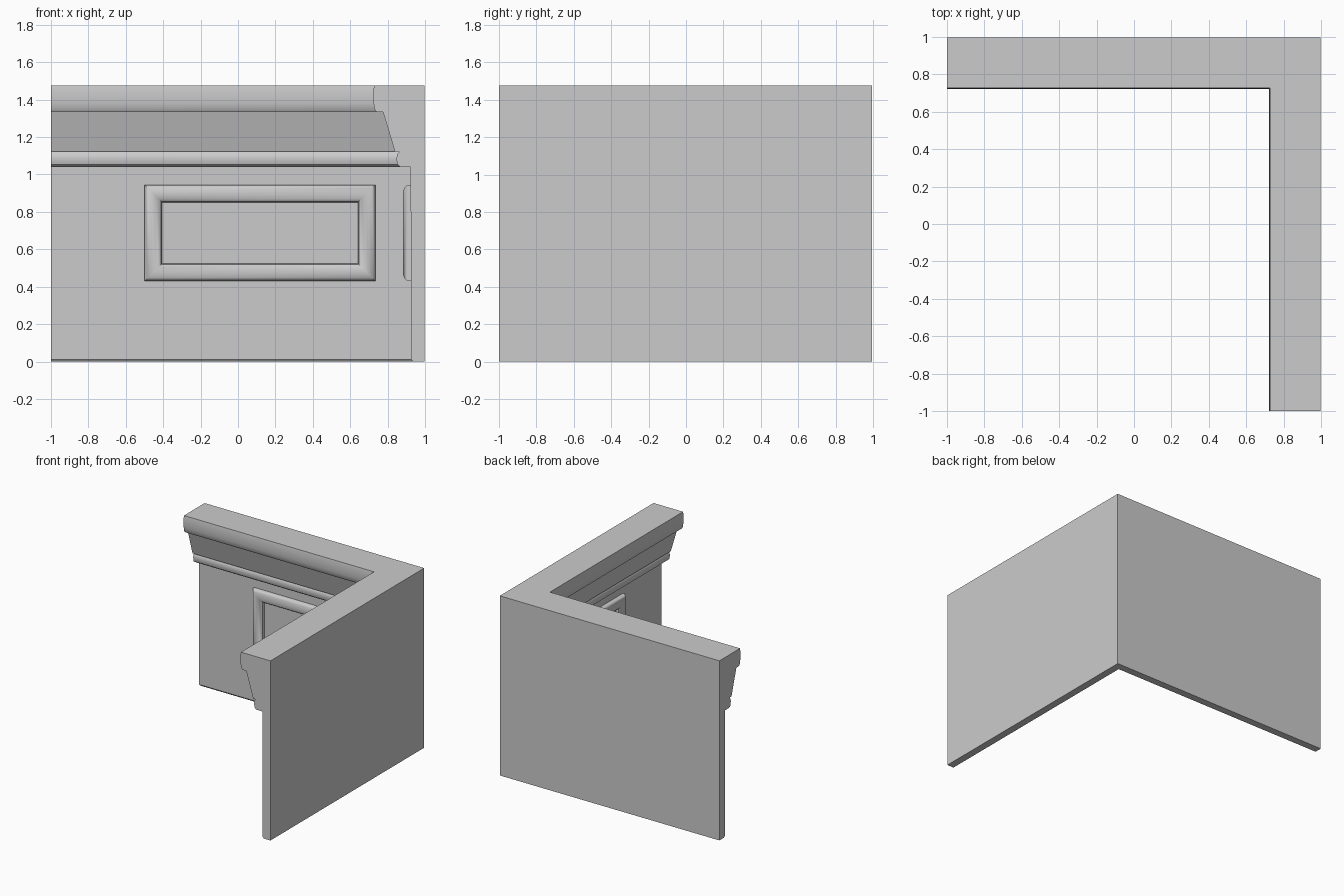
import bpy, bmesh
from mathutils import Vector

if "Cube" in bpy.data.objects:
    bpy.data.objects.remove(bpy.data.objects["Cube"])

OUT = 0.995  # outer wall plane


def sweep(name, rings, closed, angle=0.6):
    """Skin a list of equal-length point rings; caps open sweeps with n-gons."""
    bm = bmesh.new()
    rows = [[bm.verts.new(p) for p in r] for r in rings]
    n = len(rows[0])
    count = len(rows) if closed else len(rows) - 1
    for i in range(count):
        a, b = rows[i], rows[(i + 1) % len(rows)]
        for j in range(n):
            k = (j + 1) % n
            bm.faces.new((a[j], a[k], b[k], b[j]))
    if not closed:
        bm.faces.new(rows[0])
        bm.faces.new(rows[-1])
    bmesh.ops.recalc_face_normals(bm, faces=bm.faces)
    me = bpy.data.meshes.new(name)
    bm.to_mesh(me)
    bm.free()
    ob = bpy.data.objects.new(name, me)
    bpy.context.collection.objects.link(ob)
    bpy.ops.object.select_all(action='DESELECT')
    ob.select_set(True)
    bpy.context.view_layer.objects.active = ob
    bpy.ops.object.shade_smooth_by_angle(angle=angle)
    return ob


# Wall and cornice section: (distance from centre, height)
section = [(OUT, 0), (0.935, 0), (0.925, 0.012), (0.922, 1.04),
           (0.868, 1.04), (0.853, 1.052), (0.848, 1.07), (0.847, 1.09), (0.851, 1.108), (0.861, 1.122),
           (0.838, 1.122), (0.775, 1.333),
           (0.738, 1.335), (0.729, 1.35), (0.724, 1.38), (0.722, 1.41), (0.723, 1.45), (0.727, 1.475),
           (OUT, 1.475)]
# Mitred L-shaped sweep: left end, corner, front end
sweep("corner_wall", [[(-1, d, z) for d, z in section],
                      [(d, d, z) for d, z in section],
                      [(d, -1, z) for d, z in section]], False)

# Rounded frame moulding: (inset from the outer edge, height above the wall)
bead = [(0, -0.01), (0, 0.012), (0.006, 0.024), (0.018, 0.034), (0.035, 0.041),
        (0.055, 0.041), (0.075, 0.034), (0.09, 0.02), (0.095, -0.01)]


def frame(name, a0, a1, place):
    z0, z1 = 0.43, 0.945
    rings = []
    for a, z, sa, sz in ((a0, z0, 1, 1), (a1, z0, -1, 1), (a1, z1, -1, -1), (a0, z1, 1, -1)):
        rings.append([place(a + sa * i, 0.922 - h, z + sz * i) for i, h in bead])
    sweep(name, rings, True)


# One frame on the inner face of each wing
frame("back_panel_frame", -0.5, 0.735, lambda a, d, z: (a, d, z))
frame("side_panel_frame", -0.5, 0.735, lambda a, d, z: (d, a, z))
